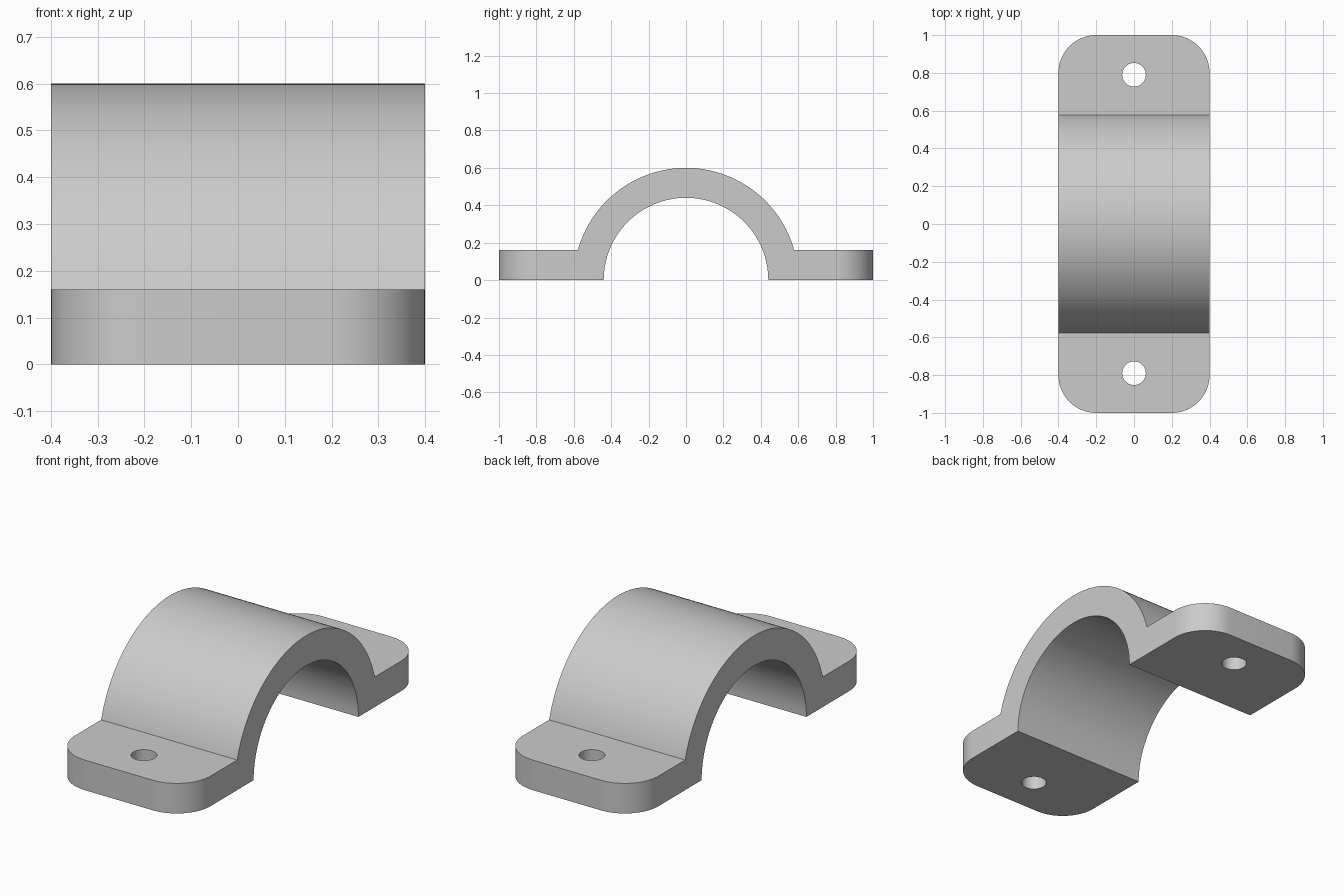
import bpy, bmesh
from math import sin, cos, pi, asin, radians
from mathutils import Vector

cube = bpy.data.objects.get("Cube")
if cube:
    bpy.data.objects.remove(cube, do_unlink=True)

WIDTH, LENGTH = 0.8, 2.0
INNER_R, OUTER_R = 0.44, 0.6
PAD_H, CORNER_R = 0.16, 0.2
HOLE_Y, HOLE_R = 0.79, 0.0625


def arc(cx, cy, r, start, end, steps):
    """Points along a circular arc, both ends included."""
    angles = [start + (end - start) * i / steps for i in range(steps + 1)]
    return [(cx + r * cos(a), cy + r * sin(a)) for a in angles]


def prism(name, points, direction):
    """Closed solid made by sweeping an outline along a vector."""
    bm = bmesh.new()
    base = bm.faces.new([bm.verts.new(p) for p in points])
    top = bmesh.ops.extrude_face_region(bm, geom=[base], use_keep_orig=True)
    moved = [v for v in top["geom"] if isinstance(v, bmesh.types.BMVert)]
    bmesh.ops.translate(bm, verts=moved, vec=Vector(direction))
    bmesh.ops.recalc_face_normals(bm, faces=bm.faces)
    mesh = bpy.data.meshes.new(name)
    bm.to_mesh(mesh)
    bm.free()
    obj = bpy.data.objects.new(name, mesh)
    bpy.context.collection.objects.link(obj)
    return obj


def combine(target, tool, operation):
    """Apply a boolean and discard its helper."""
    tool.hide_render = True
    mod = target.modifiers.new("Cut", "BOOLEAN")
    mod.operation, mod.object, mod.solver = operation, tool, "EXACT"
    bpy.context.view_layer.objects.active = target
    bpy.ops.object.modifier_apply(modifier=mod.name)
    bpy.data.objects.remove(tool, do_unlink=True)


# Side profile: outer arch, flat feet, inner arch (oversized, trimmed below)
meet = asin(PAD_H / OUTER_R)
end = LENGTH / 2 + 0.1
profile = [(end, 0), (end, PAD_H)]
profile += arc(0, 0, OUTER_R, meet, pi - meet, 64)
profile += [(-end, PAD_H), (-end, 0)]
profile += arc(0, 0, INNER_R, pi, 0, 64)
clamp = prism("saddle_clamp", [(-WIDTH, y, z) for y, z in profile], (2 * WIDTH, 0, 0))

# Rounded footprint
outline = []
for i, (sx, sy) in enumerate([(1, 1), (-1, 1), (-1, -1), (1, -1)]):
    outline += arc(sx * (WIDTH / 2 - CORNER_R), sy * (LENGTH / 2 - CORNER_R),
                   CORNER_R, i * pi / 2, (i + 1) * pi / 2, 16)
footprint = prism("footprint", [(x, y, -0.1) for x, y in outline], (0, 0, 1))
combine(clamp, footprint, "INTERSECT")

# Screw holes through both feet
for side in (-1, 1):
    circle = arc(0, side * HOLE_Y, HOLE_R, 0, 2 * pi, 40)[:-1]
    hole = prism("screw_hole", [(x, y, -0.1) for x, y in circle], (0, 0, 0.5))
    combine(clamp, hole, "DIFFERENCE")

# Plain grey finish
grey = bpy.data.materials.new("light_grey")
grey.use_nodes = True
colour = (0.6, 0.6, 0.6, 1)
grey.diffuse_color = colour
grey.node_tree.nodes["Principled BSDF"].inputs["Base Color"].default_value = colour
clamp.data.materials.clear()
clamp.data.materials.append(grey)

bpy.ops.object.select_all(action="DESELECT")
clamp.select_set(True)
bpy.context.view_layer.objects.active = clamp
bpy.ops.object.shade_smooth_by_angle(angle=radians(30))
